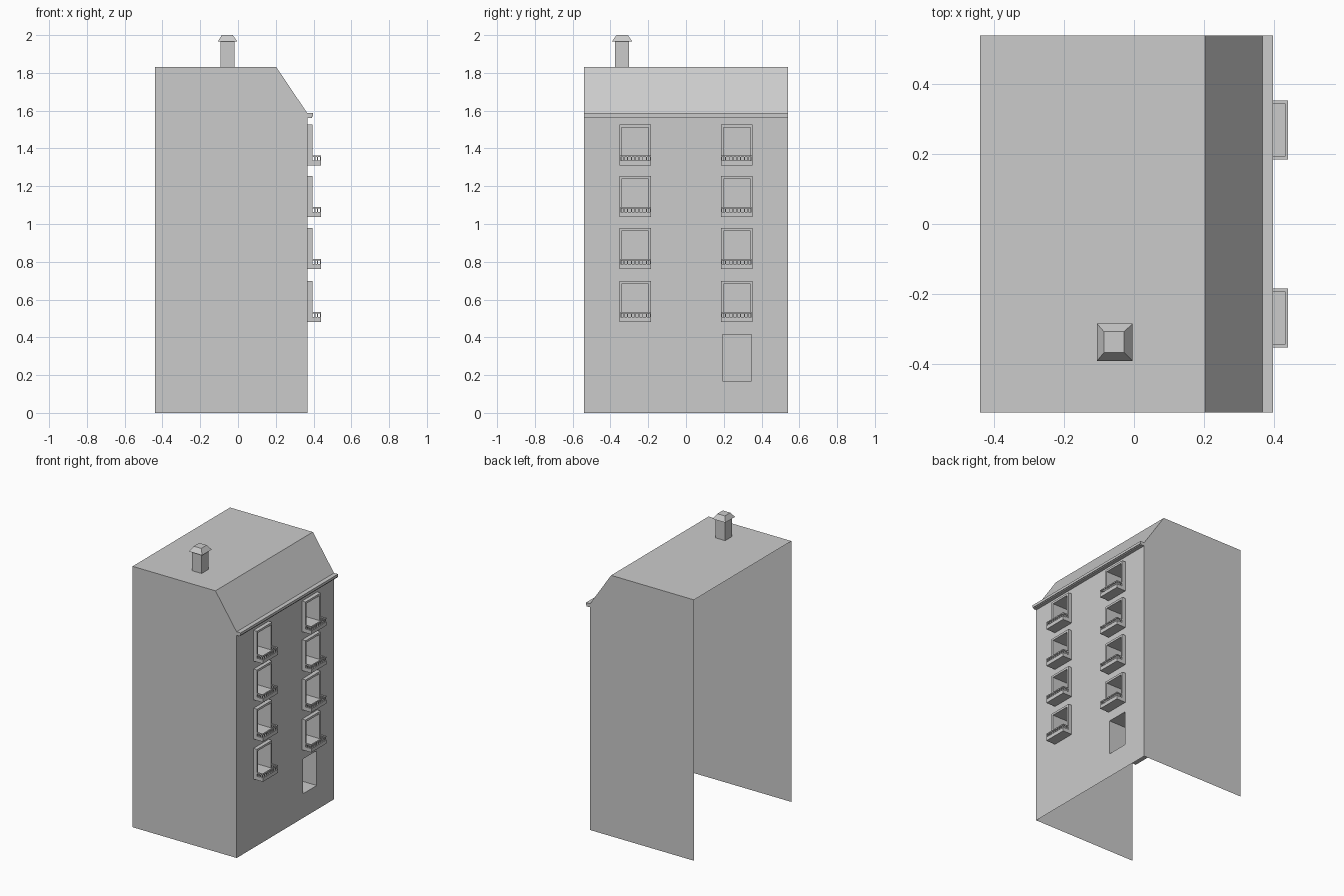
import bpy, bmesh

if "Cube" in bpy.data.objects:
    bpy.data.objects.remove(bpy.data.objects["Cube"])

FRONT, BACK, SIDE = 0.368, -0.44, 0.54      # street wall x, open rear x, half width
ROOF, EAVE = 1.83, 1.585
ROWS = [0.482, 0.763, 1.038, 1.31]          # underside of each balcony
COLS = [-0.269, 0.269]
HW, IW = 0.084, 0.0715                      # half widths: surround, opening
SLAB, HEAD, TOP = 0.026, 0.201, 0.216       # heights above balcony underside


def make(name, bm):
    me = bpy.data.meshes.new(name)
    bm.to_mesh(me)
    bm.free()
    ob = bpy.data.objects.new(name, me)
    bpy.context.collection.objects.link(ob)
    return ob


def face(bm, pts):
    return bm.faces.new([bm.verts.new(p) for p in pts])


def frustum(bm, lo, hi, z0, z1):
    """Closed block between two rectangles (x0, x1, y0, y1)."""
    def ring(r, z):
        return [bm.verts.new(p) for p in ((r[0], r[2], z), (r[1], r[2], z),
                                          (r[1], r[3], z), (r[0], r[3], z))]
    a, b = ring(lo, z0), ring(hi, z1)
    bm.faces.new(a[::-1])
    bm.faces.new(b)
    for i in range(4):
        j = (i + 1) % 4
        bm.faces.new((a[i], a[j], b[j], b[i]))


def box(bm, x0, x1, y0, y1, z0, z1):
    frustum(bm, (x0, x1, y0, y1), (x0, x1, y0, y1), z0, z1)


# Openings in the street wall: y0, y1, z0, z1, depth
openings = [(c - IW, c + IW, r + SLAB, r + HEAD, 0.15) for c in COLS for r in ROWS]
openings.append((0.194, 0.347, 0.17, 0.414, 0.22))

# Side walls and roof (rear and underside are open)
bm = bmesh.new()
profile = [(BACK, 0), (FRONT, 0), (FRONT, EAVE), (0.203, ROOF), (BACK, ROOF)]
face(bm, [(x, -SIDE, z) for x, z in profile])
face(bm, [(x, SIDE, z) for x, z in reversed(profile)])
for (xa, za), (xb, zb) in zip(profile[2:], profile[3:]):
    face(bm, [(xa, -SIDE, za), (xa, SIDE, za), (xb, SIDE, zb), (xb, -SIDE, zb)])
make("side_walls_and_roof", bm)

# Street wall: grid of cells with the openings left out
bm = bmesh.new()
ys = sorted({-SIDE, SIDE} | {v for o in openings for v in o[:2]})
zs = sorted({0, EAVE} | {v for o in openings for v in o[2:4]})
for y0, y1 in zip(ys, ys[1:]):
    for z0, z1 in zip(zs, zs[1:]):
        cy, cz = (y0 + y1) / 2, (z0 + z1) / 2
        if not any(o[0] < cy < o[1] and o[2] < cz < o[3] for o in openings):
            face(bm, [(FRONT, y0, z0), (FRONT, y1, z0), (FRONT, y1, z1), (FRONT, y0, z1)])
bmesh.ops.remove_doubles(bm, verts=bm.verts, dist=1e-5)
make("street_wall", bm)

# Window and door recesses with back panels
bm = bmesh.new()
for y0, y1, z0, z1, d in openings:
    rim = [(y0, z0), (y1, z0), (y1, z1), (y0, z1)]
    face(bm, [(FRONT - d, y, z) for y, z in rim])
    for (ya, za), (yb, zb) in zip(rim, rim[1:] + rim[:1]):
        face(bm, [(FRONT, ya, za), (FRONT, yb, zb), (FRONT - d, yb, zb), (FRONT - d, ya, za)])
make("window_and_door_recesses", bm)

# Window surround
bm = bmesh.new()
X1 = 0.395
box(bm, FRONT, X1, -HW, -IW, SLAB, HEAD)
box(bm, FRONT, X1, IW, HW, SLAB, HEAD)
box(bm, FRONT, X1, -HW, HW, HEAD, TOP)
surround = make("window_surround", bm)

# Balcony slab
bm = bmesh.new()
box(bm, FRONT, 0.44, -HW, HW, 0, SLAB)
slab = make("balcony_slab", bm)

# Balcony railing: top rail on three sides plus balusters
bm = bmesh.new()
R0, R1, T = 0.045, 0.053, 0.008
box(bm, 0.44 - T, 0.44, -HW, HW, R0, R1)
for s in (-1, 1):
    a, b = sorted((s * HW, s * (HW - T)))
    box(bm, X1, 0.44 - T, a, b, R0, R1)
    for x in (0.404, 0.418):
        box(bm, x, x + 0.005, (a + b) / 2 - 0.0025, (a + b) / 2 + 0.0025, SLAB, R0)
N = 9
for i in range(N):
    y = (HW - T / 2) * (2 * i / (N - 1) - 1)
    box(bm, 0.4335, 0.4385, y - 0.0025, y + 0.0025, SLAB, R0)
railing = make("balcony_railing", bm)

# Repeat the window set over all floors and both columns
for part in (surround, slab, railing):
    for k, (c, r) in enumerate((c, r) for c in COLS for r in ROWS):
        ob = part if k == 0 else part.copy()
        if k:
            bpy.context.collection.objects.link(ob)
        ob.location = (0, c, r)

# Cornice below the sloping roof
bm = bmesh.new()
box(bm, FRONT, 0.393, -SIDE, SIDE, 1.562, 1.569)
box(bm, FRONT, 0.398, -SIDE, SIDE, 1.569, 1.587)
make("cornice", bm)

# Chimney stack and cap
bm = bmesh.new()
box(bm, -0.092, -0.018, -0.377, -0.303, ROOF, 1.967)
make("chimney_stack", bm)
bm = bmesh.new()
frustum(bm, (-0.106, -0.004, -0.392, -0.285), (-0.086, -0.028, -0.368, -0.308), 1.967, 2.0)
make("chimney_cap", bm)
